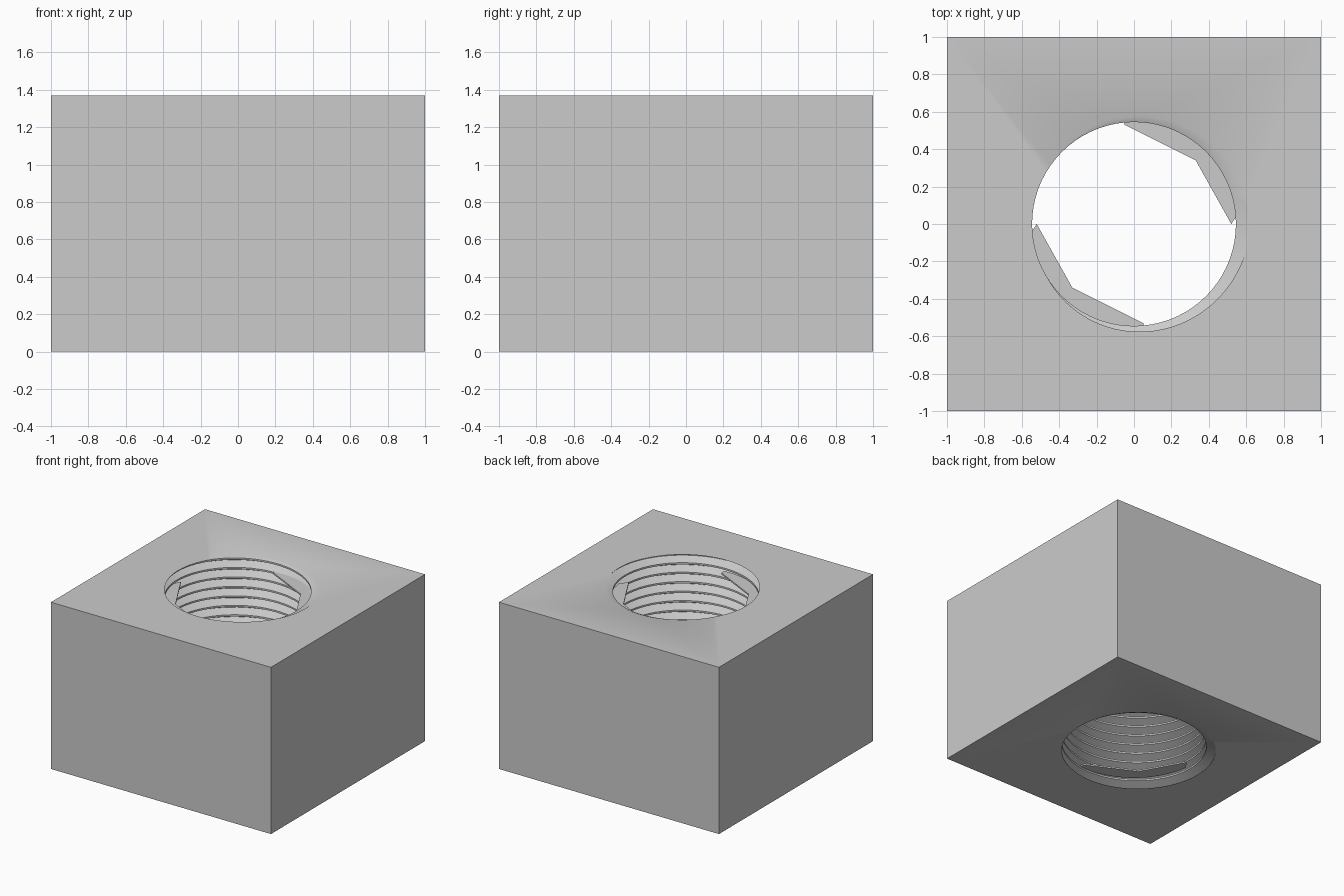
import bpy, bmesh
from math import sin, cos, pi, radians
from mathutils import Vector

HEIGHT, PITCH = 1.37, 0.0778
MINOR, MAJOR = 0.545, 0.615      # thread crest and root radii
COLUMNS, TURNS = 72, 22

cube = bpy.data.objects.get("Cube")
if cube:
    bpy.data.objects.remove(cube, do_unlink=True)

gray = bpy.data.materials.new("plain_gray")
gray.use_nodes = True
color = (0.6, 0.6, 0.6, 1)
gray.diffuse_color = color
gray.node_tree.nodes["Principled BSDF"].inputs["Base Color"].default_value = color


def finish(bm, name, smooth=False):
    bmesh.ops.recalc_face_normals(bm, faces=bm.faces[:])
    mesh = bpy.data.meshes.new(name)
    bm.to_mesh(mesh)
    bm.free()
    mesh.materials.append(gray)
    obj = bpy.data.objects.new(name, mesh)
    bpy.context.collection.objects.link(obj)
    if smooth:
        bpy.ops.object.select_all(action='DESELECT')
        obj.select_set(True)
        bpy.context.view_layer.objects.active = obj
        bpy.ops.object.shade_smooth_by_angle(angle=radians(25))
    return obj


# Threaded wall: one helical profile, each turn joined to the next
bm = bmesh.new()
profile = [(-0.003, MAJOR), (0.003, MAJOR),
           (PITCH / 2 - 0.007, MINOR), (PITCH / 2 + 0.007, MINOR)]
steps = len(profile)
start = HEIGHT - 20 * PITCH
columns = []
for c in range(COLUMNS):
    a = 2 * pi * c / COLUMNS
    columns.append([bm.verts.new((r * cos(a), r * sin(a),
                                  start + PITCH * (turn + c / COLUMNS) + dz))
                    for turn in range(TURNS) for dz, r in profile])
for c in range(COLUMNS):
    left = columns[c]
    right = columns[c + 1] if c + 1 < COLUMNS else columns[0][steps:]
    for i in range(min(len(left), len(right)) - 1):
        bm.faces.new((left[i], right[i], right[i + 1], left[i + 1]))

# Trim the wall at both ends and fill out to the square block faces
corners = [(-1, -1), (1, -1), (1, 1), (-1, 1)]
rings = []
for z, up in ((0, -1), (HEIGHT, 1)):
    cut = bmesh.ops.bisect_plane(
        bm, geom=bm.verts[:] + bm.edges[:] + bm.faces[:], dist=1e-6,
        plane_co=(0, 0, z), plane_no=(0, 0, up), clear_outer=True)
    rim = [e for e in cut["geom_cut"] if isinstance(e, bmesh.types.BMEdge)]
    ring = [bm.verts.new((x, y, z)) for x, y in corners]
    square = [bm.edges.new((ring[i], ring[(i + 1) % 4])) for i in range(4)]
    bmesh.ops.triangle_fill(bm, use_beauty=True, edges=rim + square,
                            normal=Vector((0, 0, up)))
    rings.append(ring)
for i in range(4):
    j = (i + 1) % 4
    bm.faces.new((rings[0][i], rings[0][j], rings[1][j], rings[1][i]))
finish(bm, "threaded_block", smooth=True)


# Flat chord-edged ledges where the thread runs out
def ledge(name, z, turn):
    bm = bmesh.new()
    points = [(-0.52, 0), (-0.33, -0.34), (0.05, -0.53)]
    points += [(0.57 * cos(radians(a)), 0.57 * sin(radians(a)))
               for a in range(275, 179, -8)]
    face = bm.faces.new([bm.verts.new((turn * x, turn * y, z)) for x, y in points])
    out = bmesh.ops.extrude_face_region(bm, geom=[face])
    bmesh.ops.translate(bm, vec=(0, 0, 0.012),
                        verts=[v for v in out["geom"] if isinstance(v, bmesh.types.BMVert)])
    finish(bm, name)


ledge("upper_front_ledge", HEIGHT - 0.1, 1)
ledge("upper_back_ledge", HEIGHT - 0.1, -1)
ledge("lower_front_ledge", 0.09, 1)
